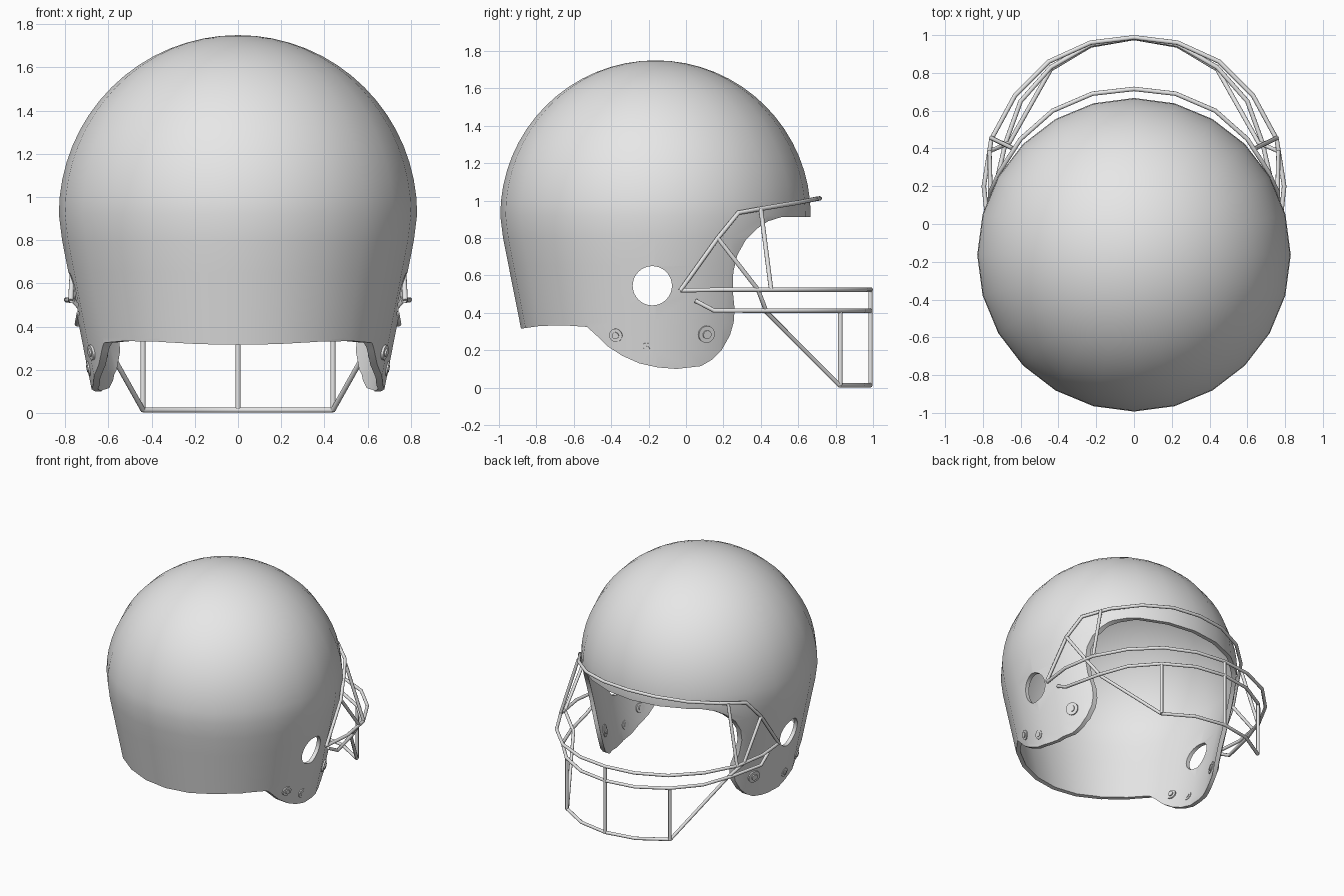
import bpy
import bmesh
import math
from mathutils import Vector

CY = -0.163        # centre of the shell along y
R = 0.83           # dome radius
EQUATOR = 0.92
THICK = 0.03
BAR = 0.012

if "Cube" in bpy.data.objects:
    bpy.data.objects.remove(bpy.data.objects["Cube"])

grey = bpy.data.materials.new("light_grey")
grey.use_nodes = True
grey.diffuse_color = (0.8, 0.8, 0.8, 1)
grey.node_tree.nodes["Principled BSDF"].inputs["Base Color"].default_value = (0.8, 0.8, 0.8, 1)


def add_object(name, bm):
    bmesh.ops.recalc_face_normals(bm, faces=bm.faces[:])
    mesh = bpy.data.meshes.new(name)
    bm.to_mesh(mesh)
    bm.free()
    mesh.materials.append(grey)
    obj = bpy.data.objects.new(name, mesh)
    bpy.context.collection.objects.link(obj)
    return obj


def activate(obj):
    bpy.ops.object.select_all(action='DESELECT')
    obj.select_set(True)
    bpy.context.view_layer.objects.active = obj


def smooth(obj, degrees):
    activate(obj)
    bpy.ops.object.shade_smooth_by_angle(angle=math.radians(degrees))


def wall(z):
    """Radius of the tapering lower wall."""
    return 0.72 + 0.198 * (z - 0.32)


def prism(name, outline, half_width):
    """Extrude a (y, z) outline across x."""
    bm = bmesh.new()
    face = bm.faces.new([bm.verts.new((-half_width, y, z)) for y, z in outline])
    ext = bmesh.ops.extrude_face_region(bm, geom=[face])
    verts = [v for v in ext["geom"] if isinstance(v, bmesh.types.BMVert)]
    bmesh.ops.translate(bm, verts=verts, vec=(2 * half_width, 0, 0))
    return add_object(name, bm)


def cut(target, cutter):
    cutter.hide_render = True
    mod = target.modifiers.new("cut", 'BOOLEAN')
    mod.operation = 'DIFFERENCE'
    mod.solver = 'EXACT'
    mod.object = cutter
    activate(target)
    bpy.ops.object.modifier_apply(modifier=mod.name)
    bpy.data.objects.remove(cutter)


# Shell: closed double-walled profile, revolved
def shell_profile(inset):
    rings = 16
    pts = []
    for i in range(rings + 1):
        a = math.pi / 2 * (1 - i / rings)
        r = R - inset
        pts.append((0 if i == 0 else r * math.cos(a), EQUATOR + r * math.sin(a)))
    return pts + [(wall(z) - inset, z) for z in (0.8, 0.65, 0.5, 0.35, 0.2, 0.05)]


bm = bmesh.new()
profile = shell_profile(0) + shell_profile(THICK)[::-1]
verts = [bm.verts.new((0, CY + r, z)) for r, z in profile]
edges = [bm.edges.new(pair) for pair in zip(verts, verts[1:])]
bmesh.ops.spin(bm, geom=verts + edges, cent=(0, CY, 0), axis=(0, 0, 1),
               angle=2 * math.pi, steps=24, use_merge=True)
bmesh.ops.remove_doubles(bm, verts=bm.verts[:], dist=0.0005)
shell = add_object("helmet_shell", bm)

# Face opening, ear flaps and rear rim cut from the side outline
rim = [(-1.3, 0.315), (-0.885, 0.315), (-0.78, 0.33), (-0.65, 0.333), (-0.53, 0.325),
       (-0.49, 0.29), (-0.42, 0.222), (-0.34, 0.17), (-0.25, 0.13), (-0.15, 0.108),
       (-0.05, 0.1), (0.08, 0.115), (0.14, 0.15), (0.19, 0.2), (0.235, 0.28),
       (0.255, 0.35), (0.26, 0.42), (0.25, 0.52), (0.253, 0.62), (0.275, 0.71),
       (0.32, 0.79), (0.38, 0.85), (0.44, 0.89), (0.51, 0.912), (1.2, 0.912)]
cut(shell, prism("rim_cutter", rim + [(1.2, -0.3), (-1.3, -0.3)], 1.2))

# Ear holes
circle = [(-0.18 + 0.105 * math.cos(i * math.pi / 16),
           0.545 + 0.105 * math.sin(i * math.pi / 16)) for i in range(32)]
cut(shell, prism("ear_hole_cutter", circle, 1.2))
smooth(shell, 30)


# Face guard bars
def bar(name, points):
    curve = bpy.data.curves.new(name, 'CURVE')
    curve.dimensions = '3D'
    curve.bevel_depth = BAR
    curve.bevel_resolution = 3
    curve.use_fill_caps = True
    spline = curve.splines.new('POLY')
    spline.points.add(len(points) - 1)
    for p, co in zip(spline.points, points):
        p.co = (*co, 1)
    curve.materials.append(grey)
    obj = bpy.data.objects.new(name, curve)
    bpy.context.collection.objects.link(obj)
    activate(obj)
    bpy.ops.object.convert(target='MESH')
    smooth(bpy.context.object, 40)


def flip(points):
    return [(-x, y, z) for x, y, z in points]


def arch(name, half):
    """Half path from the +x end to the middle, mirrored into a full bar."""
    bar(name, half + flip(half[:-1])[::-1])


arch("brow_bar", [(0.775, -0.03, 0.52), (0.76, 0.17, 0.8), (0.71, 0.28, 0.935),
                  (0.6, 0.45, 0.965), (0.43, 0.6, 0.99), (0.22, 0.69, 1.008),
                  (0, 0.715, 1.012)])
arch("upper_bar", [(0.77, -0.03, 0.52), (0.795, 0.2, 0.524), (0.755, 0.45, 0.524),
                   (0.63, 0.68, 0.524), (0.45, 0.86, 0.524), (0.23, 0.96, 0.524),
                   (0, 0.988, 0.524)])
arch("lower_bar", [(0.735, 0.05, 0.465), (0.745, 0.15, 0.412), (0.68, 0.43, 0.412),
                   (0.6, 0.65, 0.412), (0.44, 0.83, 0.412), (0.23, 0.95, 0.412),
                   (0, 0.985, 0.412)])
arch("chin_bar", [(0.44, 0.82, 0.013), (0.23, 0.945, 0.013), (0, 0.985, 0.013)])
bar("centre_post", [(0, 0.986, 0.013), (0, 0.986, 0.524)])

half_bars = {
    "chin_post": [(0.44, 0.825, 0.013), (0.44, 0.825, 0.412)],
    "brow_strut": [(0.64, 0.4, 0.955), (0.755, 0.455, 0.524)],
    "jaw_strut": [(0.76, 0.17, 0.8), (0.765, 0.385, 0.524),
                  (0.66, 0.43, 0.405), (0.44, 0.82, 0.013)],
}
for part, path in half_bars.items():
    bar("left_" + part, path)
    bar("right_" + part, flip(path))


# Snap rivets through the ear flaps
def rivet(name, side, y, z, radius, proud):
    dy = y - CY
    x = math.sqrt(wall(z) ** 2 - dy ** 2)
    normal = Vector((side * x, dy, -0.198 * wall(z))).normalized()
    centre = Vector((side * x, y, z)) - normal * (THICK / 2 + 0.003)
    turn = normal.to_track_quat('Z', 'Y').to_matrix().to_4x4()
    bm = bmesh.new()
    for r, extra in ((radius, proud), (radius * 0.5, proud * 2)):
        made = bmesh.ops.create_cone(bm, cap_ends=True, segments=20, radius1=r,
                                     radius2=r, depth=THICK + 2 * extra)
        bmesh.ops.transform(bm, matrix=turn, verts=made["verts"])
    bmesh.ops.translate(bm, verts=bm.verts[:], vec=centre)
    smooth(add_object(name, bm), 30)


for label, side in (("left", 1), ("right", -1)):
    rivet(label + "_front_rivet", side, 0.11, 0.285, 0.046, 0.008)
    rivet(label + "_rear_rivet", side, -0.375, 0.28, 0.036, 0.008)
    rivet(label + "_lower_rivet", side, -0.21, 0.205, 0.034, 0.004)
